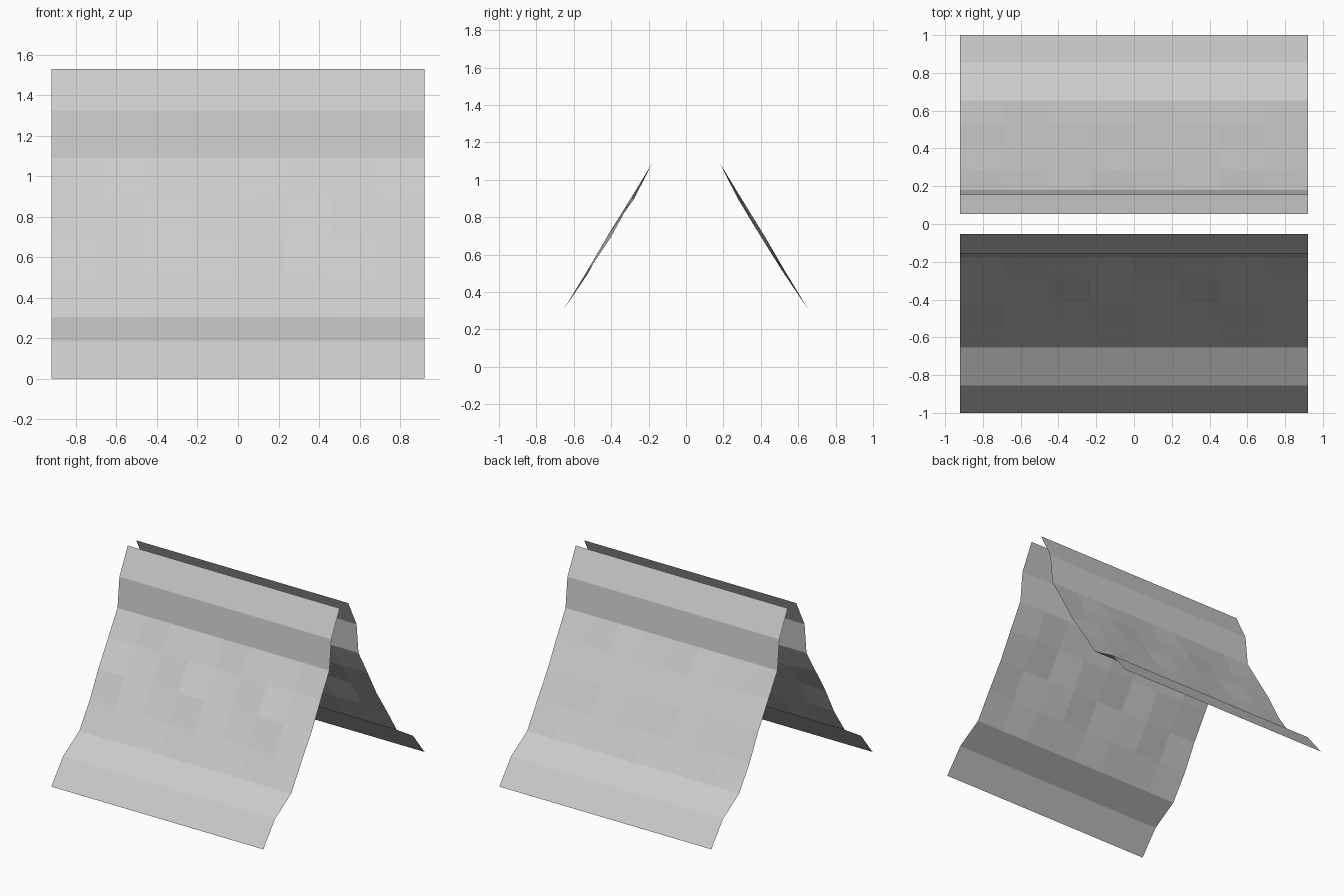
import bpy, bmesh, math

if "Cube" in bpy.data.objects:
    bpy.data.objects.remove(bpy.data.objects["Cube"])

# One plain grey for both sheets
grey = bpy.data.materials.new("light grey")
grey.diffuse_color = (0.6, 0.6, 0.6, 1)
grey.use_nodes = True
grey.node_tree.nodes["Principled BSDF"].inputs["Base Color"].default_value = grey.diffuse_color

# Profile from bottom hem to top lip: (distance from centre, height, bulge)
PROFILE = [(1.0, 0.0, 0), (0.855, 0.183, 0), (0.655, 0.305, 0),
           (0.53, 0.50, 0.006), (0.412, 0.70, 0.011), (0.287, 0.90, 0.009),
           (0.18, 1.09, 0), (0.156, 1.325, 0), (0.053, 1.53, 0)]
COLUMNS = 8
HALF_WIDTH = 0.92


def bent_sheet(name, side):
    """Folded single-layer sheet; side is -1 for front, 1 for back."""
    bm = bmesh.new()
    rows = []
    for r, (y, z, bulge) in enumerate(PROFILE):
        row = []
        for c in range(COLUMNS + 1):
            x = HALF_WIDTH * (2 * c / COLUMNS - 1)
            # Gentle unevenness in the long middle slope
            wave = bulge * math.sin(2.1 * c + 1.7 * r)
            row.append(bm.verts.new((x, side * (y + wave), z + wave * 0.5)))
        rows.append(row)
    for low, high in zip(rows, rows[1:]):
        for c in range(COLUMNS):
            quad = [low[c], low[c + 1], high[c + 1], high[c]]
            bm.faces.new(quad if side < 0 else quad[::-1])
    mesh = bpy.data.meshes.new(name)
    bm.to_mesh(mesh)
    bm.free()
    mesh.materials.append(grey)
    bpy.context.collection.objects.link(bpy.data.objects.new(name, mesh))


bent_sheet("front_sheet", -1)
bent_sheet("back_sheet", 1)
